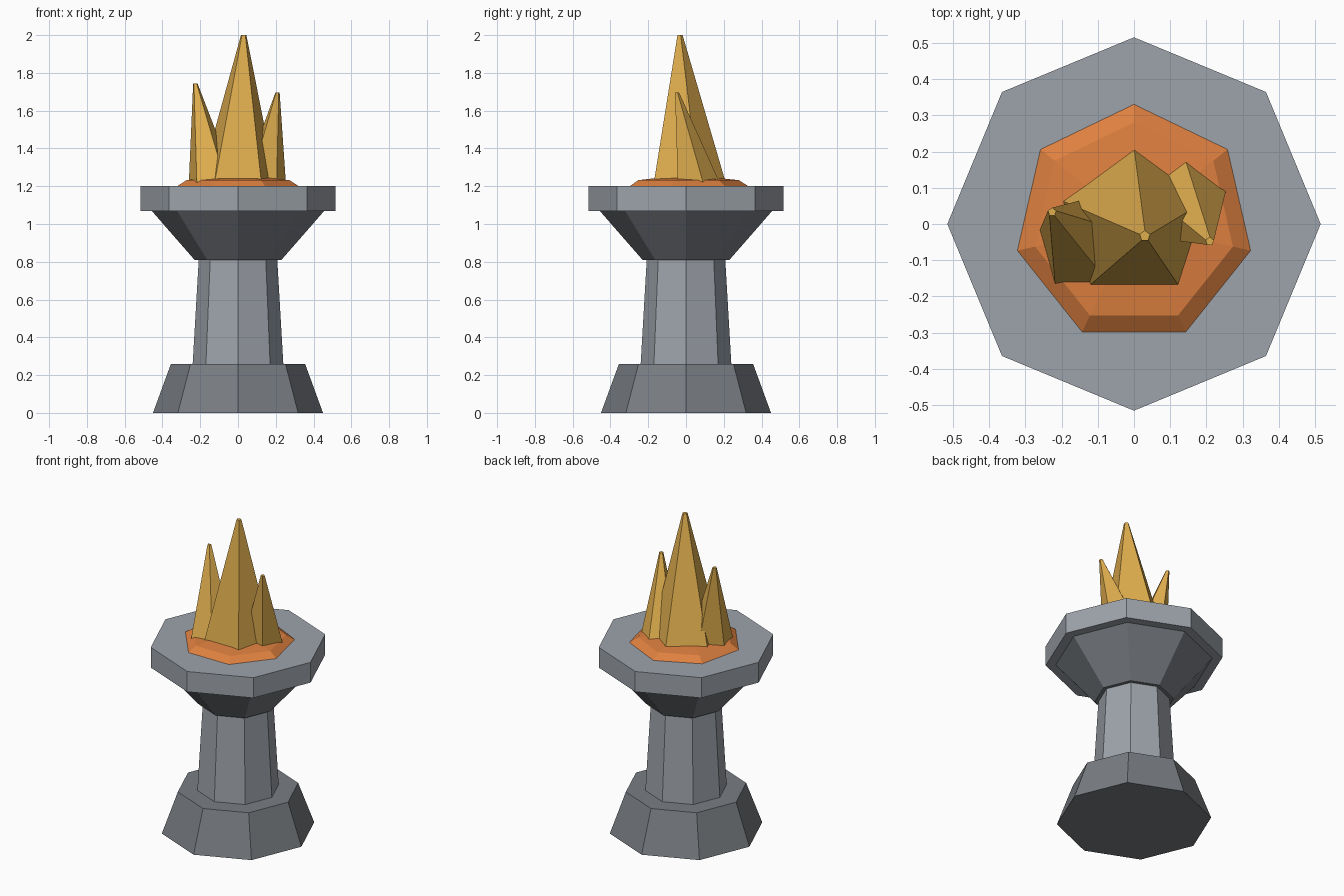
import bpy, bmesh, math

if "Cube" in bpy.data.objects:
    bpy.data.objects.remove(bpy.data.objects["Cube"])


def material(name, rgb):
    m = bpy.data.materials.new(name)
    m.diffuse_color = (*rgb, 1)
    m.use_nodes = True
    m.node_tree.nodes["Principled BSDF"].inputs["Base Color"].default_value = m.diffuse_color
    return m


LIGHT = material("light_stone", (0.34, 0.37, 0.41))
DARK = material("dark_stone", (0.19, 0.205, 0.225))
EMBER = material("ember_orange", (0.73, 0.216, 0.05))
FLAME = material("flame_gold", (0.74, 0.42, 0.076))


def loft(name, sides, start_deg, rings, mat):
    """Closed flat-shaded solid from rings of (x, y, z, radius)."""
    bm = bmesh.new()
    loops = []
    for x, y, z, r in rings:
        angles = [math.radians(start_deg) + math.tau * i / sides for i in range(sides)]
        loops.append([bm.verts.new((x + r * math.cos(a), y + r * math.sin(a), z)) for a in angles])
    for low, high in zip(loops, loops[1:]):
        for i in range(sides):
            j = (i + 1) % sides
            bm.faces.new((low[i], low[j], high[j], high[i]))
    bm.faces.new(loops[0][::-1])
    bm.faces.new(loops[-1])
    bmesh.ops.recalc_face_normals(bm, faces=bm.faces)
    mesh = bpy.data.meshes.new(name)
    bm.to_mesh(mesh)
    bm.free()
    mesh.materials.append(mat)
    obj = bpy.data.objects.new(name, mesh)
    bpy.context.collection.objects.link(obj)
    return obj


# Octagonal stone stand: name, bottom z, bottom radius, top z, top radius
for name, z0, r0, z1, r1, mat in (
    ("base", 0.0, 0.45, 0.26, 0.355, DARK),
    ("column", 0.26, 0.24, 0.81, 0.208, LIGHT),
    ("bowl", 0.81, 0.23, 1.07, 0.457, DARK),
    ("rim", 1.07, 0.515, 1.2, 0.515, LIGHT),
):
    loft(name, 8, 0, [(0, 0, z0, r0), (0, 0, z1, r1)], mat)

# Seven-sided low mound of embers
loft("embers", 7, 90, [(0, 0, 1.2, 0.33), (0, 0, 1.232, 0.28), (0, 0, 1.248, 0.13)], EMBER)

# Leaning five-sided flames: base centre and radius, tip centre and radius
loft("centre_flame", 5, 90, [(0, 0, 1.22, 0.21), (0.03, -0.033, 2.0, 0.015)], FLAME)
loft("left_flame", 5, 16, [(-0.138, -0.061, 1.22, 0.13), (-0.226, 0.033, 1.745, 0.012)], FLAME)
loft("right_flame", 5, 16, [(0.137, 0.057, 1.22, 0.121), (0.209, -0.048, 1.695, 0.012)], FLAME)
